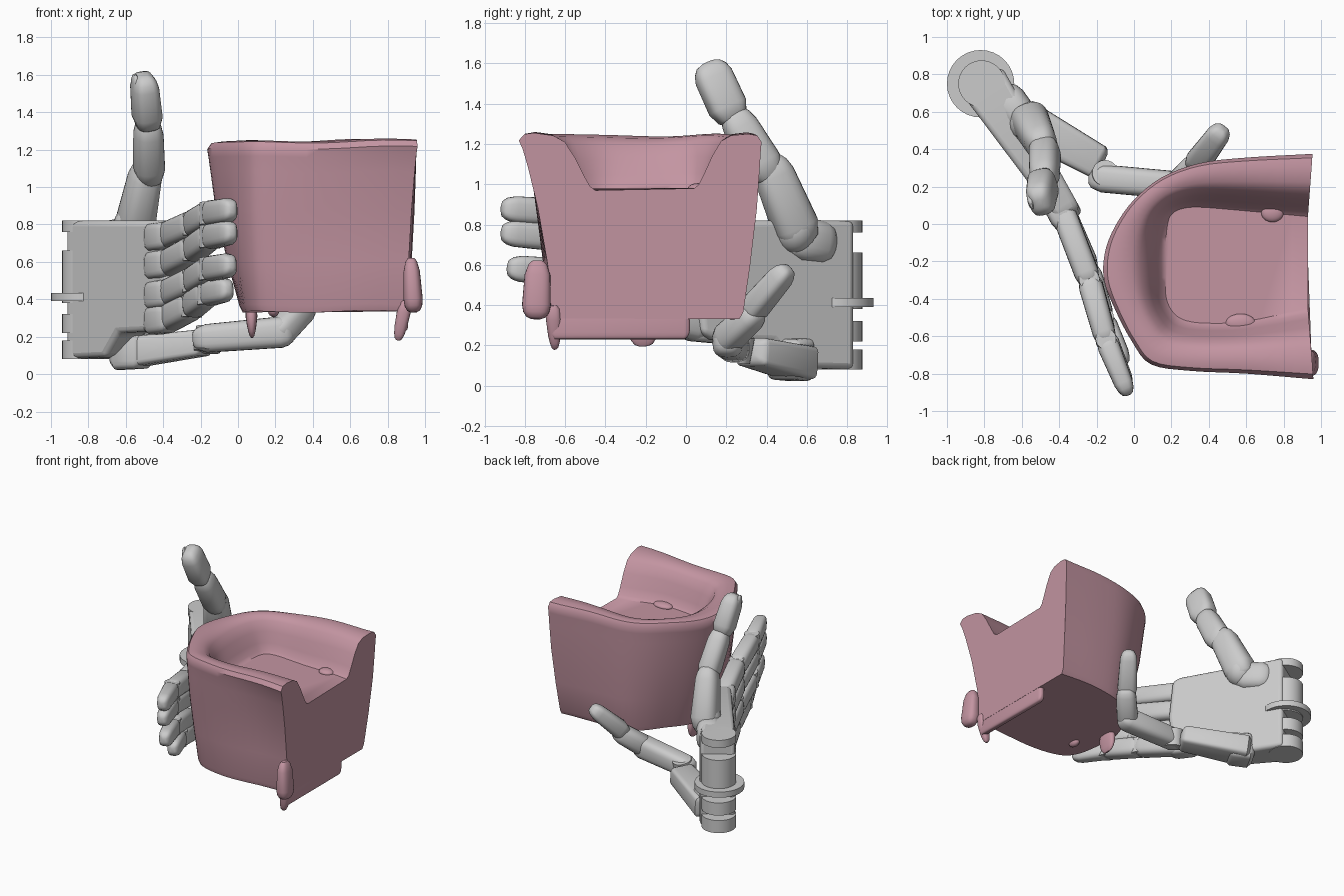
import bpy, bmesh, math
from mathutils import Vector, Matrix

if "Cube" in bpy.data.objects:
    bpy.data.objects.remove(bpy.data.objects["Cube"])

pink = bpy.data.materials.new("pink_clay")
pink.diffuse_color = (0.55, 0.30, 0.36, 1)
pink.use_nodes = True
pink.node_tree.nodes["Principled BSDF"].inputs["Base Color"].default_value = pink.diffuse_color


def finish(bm, name, mat=None, angle=40):
    bmesh.ops.recalc_face_normals(bm, faces=bm.faces)
    me = bpy.data.meshes.new(name)
    bm.to_mesh(me)
    bm.free()
    ob = bpy.data.objects.new(name, me)
    bpy.context.collection.objects.link(ob)
    if mat:
        me.materials.append(mat)
    bpy.ops.object.select_all(action='DESELECT')
    ob.select_set(True)
    bpy.context.view_layer.objects.active = ob
    bpy.ops.object.shade_smooth_by_angle(angle=math.radians(angle))
    return ob


def spline(pts, n=4):
    """Catmull-Rom curve through the points."""
    p = [Vector(q) for q in pts]
    p = [2 * p[0] - p[1]] + p + [2 * p[-1] - p[-2]]
    out = []
    for i in range(1, len(p) - 2):
        a, b, c, d = p[i - 1:i + 3]
        for k in range(n):
            t = k / n
            out.append(0.5 * (2 * b + (c - a) * t + (2 * a - 5 * b + 4 * c - d) * t * t
                              + (3 * b - a - 3 * c + d) * t ** 3))
    return out + [p[-2]]


def limb(name, p, q, start, end, up=(0, 0, 1), power=2.6, rnd=0.07, mat=None):
    """Tapered rod with a rounded-box section; start/end are (side, up) radii."""
    p, q = Vector(p), Vector(q)
    d = q - p
    L = d.length
    d.normalize()
    side = d.cross(Vector(up)).normalized()
    top = side.cross(d)
    f = min(rnd / L, 0.4)
    bm = bmesh.new()
    rings = []
    for s, k in ((0, .45), (f * .25, .75), (f, 1), (1 - f, 1), (1 - f * .5, .88), (1 - f * .15, .65), (1, .3)):
        ra, rb = (start[i] + (end[i] - start[i]) * s for i in (0, 1))
        ring = []
        for j in range(24):
            a = math.tau * j / 24
            c, v = math.cos(a), math.sin(a)
            c = math.copysign(abs(c) ** (2 / power), c)
            v = math.copysign(abs(v) ** (2 / power), v)
            ring.append(bm.verts.new(p + d * L * s + side * c * ra * k + top * v * rb * k))
        rings.append(ring)
    for a, b in zip(rings, rings[1:]):
        for j in range(24):
            bm.faces.new((a[j], a[j - 1], b[j - 1], b[j]))
    bm.faces.new(rings[0])
    bm.faces.new(rings[-1])
    return finish(bm, name, mat)


def disc(name, c, axis, r, h):
    bm = bmesh.new()
    rot = Vector(axis).to_track_quat('Z', 'Y').to_matrix().to_4x4()
    bmesh.ops.create_cone(bm, cap_ends=True, segments=32, radius1=r, radius2=r, depth=h,
                          matrix=Matrix.Translation(c) @ rot)
    return finish(bm, name)


def ball(name, c, s, mat=None):
    bm = bmesh.new()
    bmesh.ops.create_uvsphere(bm, u_segments=20, v_segments=12, radius=1,
                              matrix=Matrix.Translation(c) @ Matrix.Diagonal((*s, 1)))
    return finish(bm, name, mat)


# Tub armchair: section swept round a horseshoe between three outlines
rim = spline([(.955, .375), (.6, .355), (.35, .325), (.15, .25), (0, .13), (-.1, -.01), (-.155, -.15),
              (-.16, -.3), (-.1, -.46), (-.01, -.63), (.09, -.75), (.3, -.785), (.6, -.8), (.96, -.83)])
base = spline([(.91, .28), (.6, .28), (.38, .25), (.24, .16), (.14, .05), (.06, -.06), (.02, -.18),
               (.02, -.3), (.03, -.42), (.05, -.55), (.12, -.65), (.3, -.69), (.6, -.7), (.91, -.68)])
inner = spline([(.93, .04), (.6, .07), (.35, .09), (.25, .08), (.2, .05), (.18, 0), (.17, -.1),
                (.17, -.25), (.17, -.38), (.2, -.46), (.26, -.51), (.38, -.53), (.6, -.52), (.93, -.45)])
# (base-to-rim blend, inward blend, height)
section = [(0, .06, .335), (.05, 0, .37), (.4, 0, .6), (.75, 0, .88), (.9, 0, 1.08), (.96, 0, 1.17),
           (1, 0, 1.215), (.99, .06, 1.247), (1, .2, 1.255), (1, .45, 1.245), (1, .6, 1.215),
           (1, .73, 1.14), (1, .85, 1.05), (1, .93, .995), (1, 1, .975)]
bm = bmesh.new()
rows = []
for o, b, n in zip(rim, base, inner):
    row = []
    # the near side stays upright and flares only below the rim
    flare = 1 + 2.5 * min(max((-.5 - o.y) / .25, 0), 1) * min(max(o.x / .7, 0), 1)
    for a, t, z in section:
        xy = b.lerp(o, a ** flare).lerp(n, t)
        z += .012 * (xy.x - .9) * (z > 1.1) + .006 * math.sin(9 * xy.x + 7 * xy.y)
        row.append(bm.verts.new((xy.x, xy.y, z)))
    rows.append(row)
for r, s in zip(rows, rows[1:]):
    for j in range(len(section) - 1):
        bm.faces.new((r[j], r[j + 1], s[j + 1], s[j]))
bm.faces.new([r[-1] for r in rows])
bm.faces.new([r[0] for r in rows])
bm.faces.new(rows[0] + rows[-1][::-1])
finish(bm, "armchair_body", pink)

# Ragged hem, drips and lumps on the chair
limb("front_hem", (.885, -.68, .3), (.885, .02, .3), (.025, .07), (.025, .07), rnd=.03, power=4, mat=pink)
limb("front_drip", (.9, -.66, .4), (.855, -.65, .18), (.045, .04), (.025, .03), up=(1, 0, 0), mat=pink)
limb("back_drip", (.07, -.22, .38), (.075, -.21, .195), (.04, .08), (.018, .07), up=(0, 1, 0), mat=pink)
ball("small_drip", (.19, -.45, .34), (.03, .05, .035), pink)
limb("corner_lump", (.925, -.735, .62), (.94, -.745, .33), (.06, .04), (.075, .055), up=(1, 0, 0), mat=pink)
ball("seat_lump_a", (.74, .06, .98), (.06, .05, .025), pink)
ball("seat_lump_b", (.57, -.53, .98), (.08, .05, .025), pink)

# Palm: side profile given thickness across the hand, thinner at the knuckles
along = Vector((.48, -.74, 0)).normalized()
across = Vector((.84, .54, 0)).normalized()
wrist = Vector((-.815, .77, 0))
profile = [(0, .08), (.34, .09), (.46, .22), (.8, .23), (.86, .26), (.89, .5), (.86, .8), (.8, .82), (0, .82)]
bm = bmesh.new()
sides = []
for s in (-1, 1):
    sides.append([bm.verts.new(wrist + along * u + Vector((0, 0, z)) + across * s * (.13 - .07 * u))
                  for u, z in profile])
bm.faces.new(sides[0])
bm.faces.new(sides[1])
for i in range(len(profile)):
    bm.faces.new((sides[0][i - 1], sides[0][i], sides[1][i], sides[1][i - 1]))
palm = finish(bm, "palm")
bev = palm.modifiers.new("edge_rounding", 'BEVEL')
bev.width, bev.segments = .03, 3

# Wrist hinge tabs and the round plate
for z, h in ((.13, .1), (.27, .1), (.52, .28), (.79, .06)):
    disc("wrist_tab", (-.815, .75, z), (0, 0, 1), .125, h)
disc("wrist_plate", (-.82, .75, .412), (0, 0, 1), .18, .045)

# Four curled fingers: three segments and hinge pins each
for k, (zk, zt, reach) in enumerate(((.735, .88, 1), (.585, .76, 1), (.425, .585, .97), (.29, .455, .84))):
    plan = [(-.385, .08), (-.24, -.3), (-.15, -.62), (-.03, -.915)]
    pts = []
    for i, ((x, y), f) in enumerate(zip(plan, (0, .45, .85, 1))):
        pts.append(Vector((x - .04 * (1 - reach) * i, .1 + (y - .1) * reach, zk + (zt - zk) * f)))
    for i, (n, a, b) in enumerate((("lower", (.066, .074), (.066, .074)), ("middle", (.066, .073), (.06, .07)),
                                   ("tip", (.062, .07), (.048, .064)))):
        d = (pts[i + 1] - pts[i]).normalized()
        limb(f"finger_{n}_{k}", pts[i] - d * .03, pts[i + 1] + d * (.03 if i < 2 else 0), a, b, power=3)
        if i:
            disc(f"finger_hinge_{k}", pts[i], (0, .1, 1), .055, .12)
    limb(f"knuckle_{k}", (-.47, .2, zk - .01), (-.35, -.03, zk + .01), (.07, .076), (.066, .074), power=4)

# Raised thumb with its fleshy root
fwd = (1, .3, 0)
ball("thumb_root", (-.56, .54, .78), (.11, .11, .125))
limb("thumb_pad", (-.55, .5, .74), (-.72, .72, .7), (.09, .11), (.1, .11), rnd=.08)
limb("thumb_base", (-.57, .58, .7), (-.48, .4, 1.14), (.12, .11), (.095, .08), up=fwd, rnd=.1)
limb("thumb_middle", (-.475, .43, 1.02), (-.48, .22, 1.37), (.1, .085), (.085, .075), up=fwd, rnd=.1)
limb("thumb_tip", (-.48, .24, 1.31), (-.505, .105, 1.605), (.098, .08), (.095, .068), up=fwd, rnd=.08, power=3)
limb("thumb_nail", (-.545, .19, 1.42), (-.55, .1, 1.6), (.05, .025), (.045, .02), up=fwd)

# Lower opposing finger reaching beneath the chair
limb("lower_hand_base", (-.66, .57, .13), (-.48, .47, .13), (.1, .11), (.1, .1), rnd=.04, power=5)
limb("lower_hand_bone", (-.62, .57, .11), (-.17, .32, .17), (.115, .085), (.09, .07), rnd=.03, power=6)
limb("lower_finger_middle", (-.24, .25, .185), (.3, .2, .23), (.075, .075), (.075, .085), power=3)
disc("lower_finger_hinge", (-.16, .26, .185), (.1, .2, 1), .07, .13)
limb("lower_finger_joint", (.2, .17, .2), (.38, .36, .38), (.08, .08), (.07, .07))
limb("lower_finger_tip", (.32, .3, .34), (.475, .51, .585), (.075, .07), (.06, .055), power=3)
